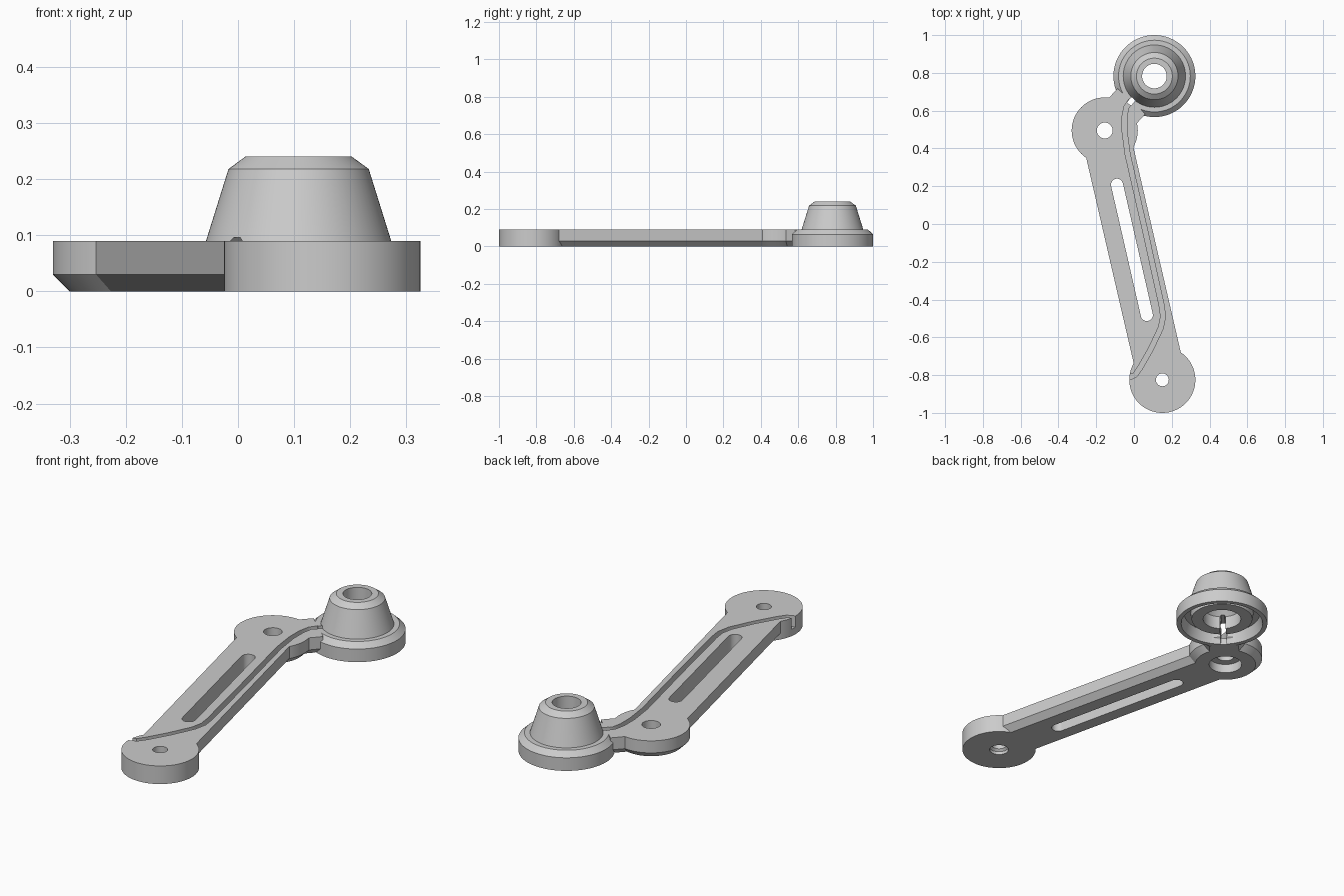
import bpy, bmesh, math
from mathutils import Vector

if "Cube" in bpy.data.objects:
    bpy.data.objects.remove(bpy.data.objects["Cube"])

grey = bpy.data.materials.new("plain grey")
grey.use_nodes = True
colour = (0.6, 0.6, 0.6, 1)
grey.diffuse_color = colour
grey.node_tree.nodes["Principled BSDF"].inputs["Base Color"].default_value = colour

TOP, CHAMFER = 0.09, 0.03
back_pad = Vector((-0.155, 0.495))
front_pad = Vector((0.15, -0.825))
cup = Vector((0.108, 0.783))
toward_cup = (cup - back_pad).normalized()


def finish(name, bm):
    bmesh.ops.recalc_face_normals(bm, faces=bm.faces[:])
    mesh = bpy.data.meshes.new(name)
    bm.to_mesh(mesh)
    bm.free()
    mesh.materials.append(grey)
    obj = bpy.data.objects.new(name, mesh)
    bpy.context.collection.objects.link(obj)
    return obj


def loft(name, rings):
    """Join stacked outlines, each a list of 3D points, and cap both ends."""
    bm = bmesh.new()
    rows = [[bm.verts.new(p) for p in ring] for ring in rings]
    n = len(rows[0])
    for low, high in zip(rows, rows[1:]):
        for i in range(n):
            j = (i + 1) % n
            bm.faces.new((low[i], low[j], high[j], high[i]))
    bm.faces.new(rows[0][::-1])
    bm.faces.new(rows[-1])
    return finish(name, bm)


def disc(name, centre, levels, n=64):
    """Stack of circles given as (radius, height)."""
    return loft(name, [[(centre.x + r * math.cos(math.tau * i / n),
                         centre.y + r * math.sin(math.tau * i / n), z)
                        for i in range(n)] for r, z in levels])


def bar(name, a, b, half, levels):
    """Straight bar from a to b; levels are (inset, height)."""
    d = (b - a).normalized()
    s = Vector((-d.y, d.x))
    rings = []
    for inset, z in levels:
        w = half - inset
        corners = (a + d * inset + s * w, a + d * inset - s * w,
                   b - d * inset - s * w, b - d * inset + s * w)
        rings.append([(p.x, p.y, z) for p in corners])
    return loft(name, rings)


def capsule(name, a, b, r, low, high, n=16):
    """Slot shape with round ends."""
    d = (b - a).normalized()
    start = math.atan2(d.y, d.x) - math.pi / 2
    pts = []
    for centre, turn in ((b, 0), (a, math.pi)):
        for i in range(n + 1):
            t = start + turn + math.pi * i / n
            pts.append((centre.x + r * math.cos(t), centre.y + r * math.sin(t)))
    return loft(name, [[(x, y, z) for x, y in pts] for z in (low, high)])


def ribbon(name, path, half, low, high):
    """Vertical-walled channel following a path."""
    pts = [Vector(p) for p in path]
    left, right = [], []
    for i, p in enumerate(pts):
        d = (pts[min(i + 1, len(pts) - 1)] - pts[max(i - 1, 0)]).normalized()
        s = Vector((-d.y, d.x)) * half
        left.append(p + s)
        right.append(p - s)
    outline = right + left[::-1]
    return loft(name, [[(p.x, p.y, z) for p in outline] for z in (low, high)])


def lathe(name, centre, profile, n=72):
    """Closed profile of (radius, height) turned about a vertical axis."""
    bm = bmesh.new()
    cols = [[bm.verts.new((centre.x + r * math.cos(math.tau * i / n),
                           centre.y + r * math.sin(math.tau * i / n), z))
             for r, z in profile] for i in range(n)]
    m = len(profile)
    for i in range(n):
        a, b = cols[i], cols[(i + 1) % n]
        for k in range(m):
            q = (k + 1) % m
            bm.faces.new((a[k], b[k], b[q], a[q]))
    return finish(name, bm)


def combine(target, others, operation):
    for other in others:
        mod = target.modifiers.new(other.name, "BOOLEAN")
        mod.operation, mod.solver, mod.object = operation, "EXACT", other
        bpy.context.view_layer.objects.active = target
        bpy.ops.object.modifier_apply(modifier=mod.name)
        bpy.data.objects.remove(other)


# Arm, its two round pads and the neck
chamfered = [(CHAMFER, 0), (0, CHAMFER), (0, TOP)]
body = bar("lever_arm", back_pad, front_pad, 0.128, chamfered)
rounded = disc("back_pad", back_pad, [(0.175 - i, z) for i, z in chamfered])
end = disc("front_pad", front_pad, [(0.175, 0), (0.175, TOP)])
neck = bar("neck", back_pad, cup - toward_cup * 0.18, 0.1, chamfered)

# Hollow cup: rim, cone, bore, underside recess
cone = lathe("cup", cup, [
    (0.195, 0), (0.217, 0), (0.217, 0.065), (0.19, TOP), (0.165, TOP),
    (0.125, 0.218), (0.095, 0.24), (0.065, 0.24), (0.065, 0.12),
    (0.09, 0.09), (0.09, 0.025), (0.145, 0.025), (0.15, 0.055), (0.18, 0.055)])
combine(body, [rounded, end, neck, cone], "UNION")

# Pivot holes, long slot, wire channel and cup slit
back_hole = disc("back_hole", back_pad,
                 [(0.078, -0.02), (0.078, 0.045), (0.042, 0.045), (0.042, 0.12)])
front_hole = disc("front_hole", front_pad,
                  [(0.045, -0.02), (0.045, 0.015), (0.034, 0.025), (0.034, 0.12)])
slot = capsule("slot", Vector((-0.09, 0.208)), Vector((0.068, -0.482)), 0.032, -0.02, 0.12)
channel = ribbon("channel", [
    (-0.015, 0.655), (-0.04, 0.62), (-0.05, 0.57), (-0.05, 0.49), (-0.034, 0.37),
    (0.06, -0.04), (0.146, -0.43), (0.154, -0.49), (0.142, -0.55),
    (0.09, -0.66), (0.03, -0.765), (0.005, -0.8), (-0.02, -0.81), (-0.05, -0.81)],
    0.013, 0.035, 0.12)
slit = bar("slit", cup - toward_cup * 0.2, cup - toward_cup * 0.05, 0.014,
           [(0, -0.02), (0, TOP), (0.006, 0.096)])
combine(body, [back_hole, front_hole, slot, channel, slit], "DIFFERENCE")

# Smooth round walls, keep crisp edges
body.name = "lever_with_cup"
bpy.ops.object.select_all(action="DESELECT")
body.select_set(True)
bpy.context.view_layer.objects.active = body
bpy.ops.object.shade_smooth_by_angle(angle=math.radians(25))
